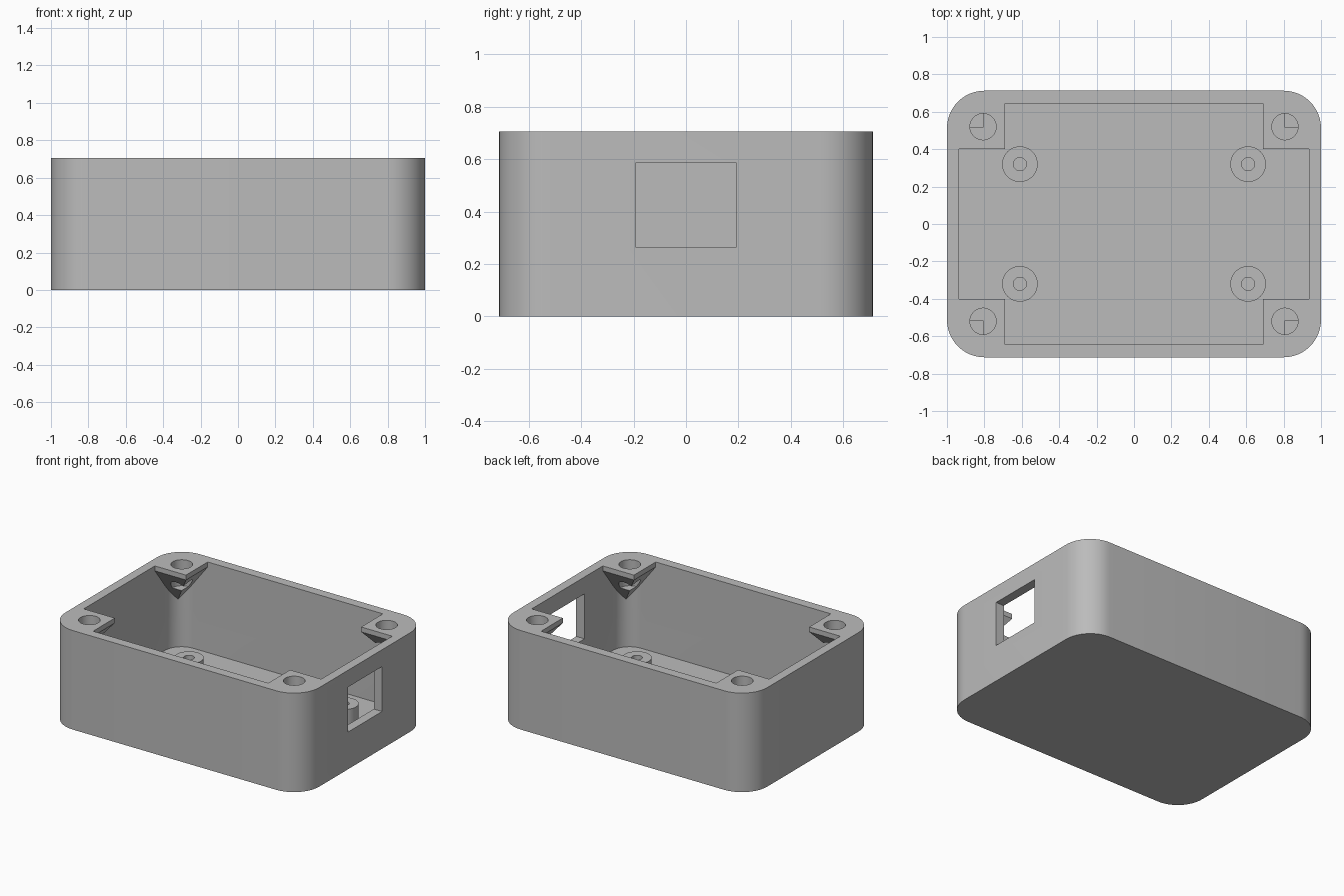
import bpy
import bmesh
from mathutils import Matrix

if "Cube" in bpy.data.objects:
    bpy.data.objects.remove(bpy.data.objects["Cube"], do_unlink=True)

HEIGHT = 0.705
FLOOR = 0.06
CORNERS = [(sx, sy) for sx in (-1, 1) for sy in (-1, 1)]

grey = bpy.data.materials.new("plain grey")
grey.use_nodes = True
grey.diffuse_color = (0.5, 0.5, 0.5, 1)
grey.node_tree.nodes["Principled BSDF"].inputs["Base Color"].default_value = (0.5, 0.5, 0.5, 1)


def finish(name, bm):
    bmesh.ops.recalc_face_normals(bm, faces=bm.faces)
    mesh = bpy.data.meshes.new(name)
    bm.to_mesh(mesh)
    bm.free()
    mesh.materials.append(grey)
    obj = bpy.data.objects.new(name, mesh)
    bpy.context.collection.objects.link(obj)
    return obj


def block(name, low, high, radius=0):
    """Box between two corners, with optional rounded upright edges."""
    bm = bmesh.new()
    bmesh.ops.create_cube(bm, size=1)
    for v in bm.verts:
        v.co = [h if c > 0 else l for c, l, h in zip(v.co, low, high)]
    if radius:
        upright = [e for e in bm.edges if abs(e.verts[0].co.z - e.verts[1].co.z) > 0.1]
        bmesh.ops.bevel(bm, geom=upright, offset=radius, segments=12,
                        profile=0.5, affect='EDGES')
    return finish(name, bm)


def cylinder(name, x, y, radius, bottom, top):
    bm = bmesh.new()
    bmesh.ops.create_cone(bm, cap_ends=True, segments=48, radius1=radius, radius2=radius,
                          depth=top - bottom,
                          matrix=Matrix.Translation((x, y, (bottom + top) / 2)))
    return finish(name, bm)


def corner_post(sx, sy):
    """Square screw block that tapers downward into its corner."""
    bm = bmesh.new()
    for x, y, z in ((0.69, 0.40, 0.8), (0.69, 0.40, 0.67), (0.935, 0.645, 0.35)):
        for px in (x, 1.1):
            for py in (y, 0.85):
                bm.verts.new((sx * px, sy * py, z))
    bmesh.ops.convex_hull(bm, input=bm.verts)
    return finish("corner_post", bm)


def cut(target, cutter):
    mod = target.modifiers.new("cut", 'BOOLEAN')
    mod.operation = 'DIFFERENCE'
    mod.solver = 'EXACT'
    mod.object = cutter
    bpy.context.view_layer.objects.active = target
    bpy.ops.object.modifier_apply(modifier=mod.name)
    bpy.data.objects.remove(cutter, do_unlink=True)


def smooth(obj):
    bpy.ops.object.select_all(action='DESELECT')
    obj.select_set(True)
    bpy.context.view_layer.objects.active = obj
    bpy.ops.object.shade_smooth_by_angle()


# Rounded shell, hollowed by a cavity that leaves the corner posts standing
shell = block("enclosure_shell", (-1, -0.7125, 0), (1, 0.7125, HEIGHT), 0.2)
cavity = block("cavity", (-0.935, -0.645, FLOOR), (0.935, 0.645, 0.76), 0.13)
for sx, sy in CORNERS:
    cut(cavity, corner_post(sx, sy))
cut(shell, cavity)

# Screw holes in the posts
for sx, sy in CORNERS:
    cut(shell, cylinder("screw_hole", sx * 0.807, sy * 0.52, 0.07, 0.52, 0.8))

# Connector opening in the left wall
cut(shell, block("connector_opening", (0.85, -0.193, 0.265), (1.1, 0.193, 0.585)))
smooth(shell)

# Hollow standoffs on the floor
for sx, sy in CORNERS:
    side = "left" if sx > 0 else "right"
    end = "front" if sy < 0 else "back"
    standoff = cylinder(f"standoff_{end}_{side}", sx * 0.61, sy * 0.32, 0.095, FLOOR - 0.02, 0.17)
    cut(standoff, cylinder("standoff_hole", sx * 0.61, sy * 0.32, 0.035, FLOOR, 0.25))
    smooth(standoff)
